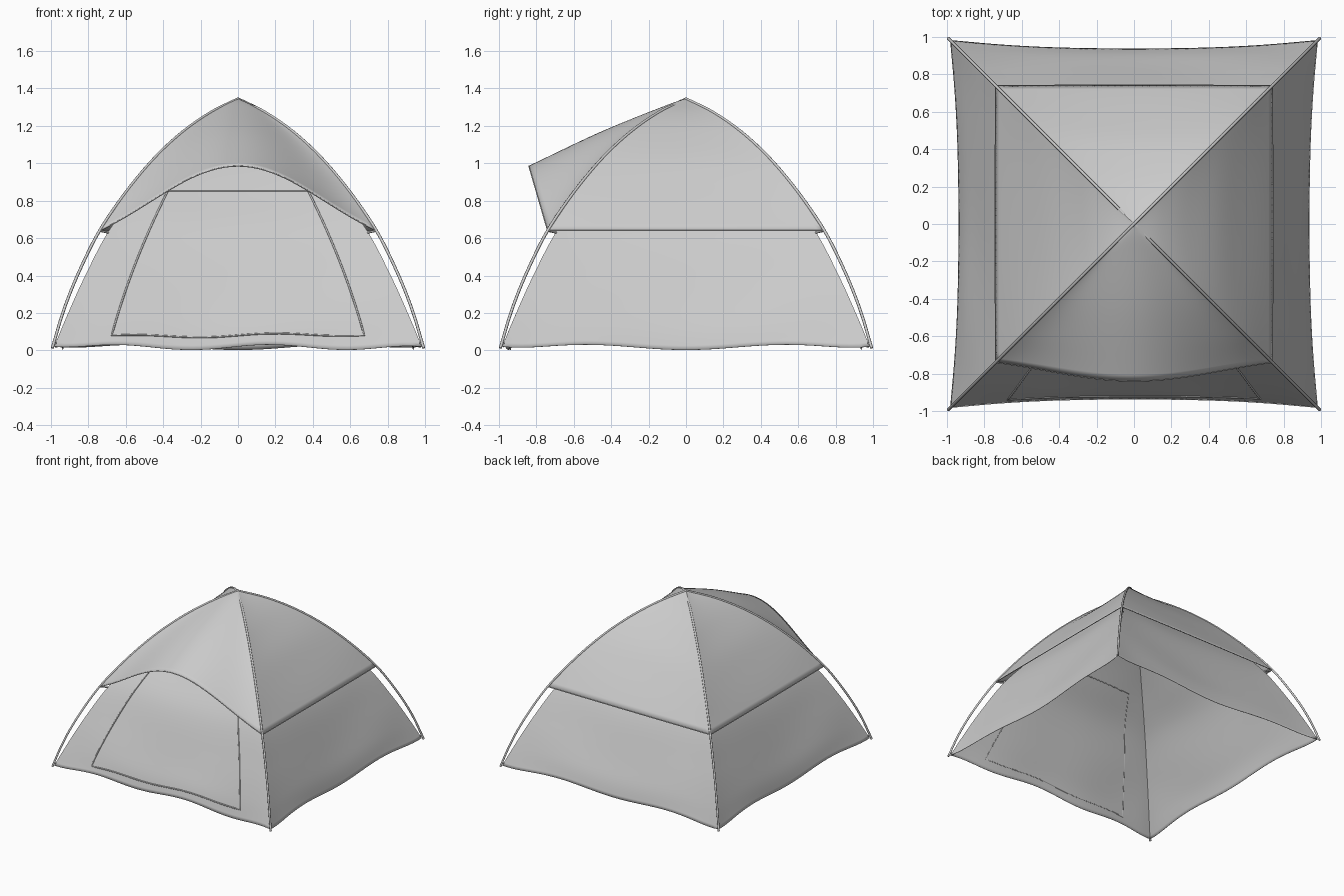
import bpy, bmesh, math
from mathutils import Vector, Matrix

if "Cube" in bpy.data.objects:
    bpy.data.objects.remove(bpy.data.objects["Cube"])

# (distance from axis along x and y, height) from the apex down to the ground
POLE = [(0, 1.345), (.15, 1.27), (.30, 1.165), (.45, 1.025), (.60, .845),
        (.74, .64), (.85, .42), (.93, .22), (.993, .012)]
INNER = [(0, 1.29), (.13, 1.225), (.27, 1.12), (.41, .98), (.55, .82),
         (.695, .63), (.825, .38), (.915, .18), (.982, .02)]
RIDGE = [(0, 1.345), (.12, 1.303), (.46, 1.165), (.84, .985)]


def spline(pts, s):
    """Smooth curve through pts, s from 0 to 1."""
    f = s * (len(pts) - 1)
    i = min(int(f), len(pts) - 2)
    t = f - i
    p = [Vector(q) for q in pts]
    b, c = p[i], p[i + 1]
    a = p[i - 1] if i else 2 * b - c
    d = p[i + 2] if i + 2 < len(p) else 2 * c - b
    return .5 * (2 * b + (c - a) * t + (2 * a - 5 * b + 4 * c - d) * t * t
                 + (3 * b - a - 3 * c + d) * t ** 3)


def make_cloth(name, panels, rows, cols=40):
    """Join point functions f(u, s) turned by quarter turns into one sheet."""
    bm = bmesh.new()
    for k, f in panels:
        rot = Matrix.Rotation(k * math.pi / 2, 3, 'Z')
        g = [[bm.verts.new(rot @ f(2 * j / cols - 1, i / rows))
              for j in range(cols + 1)] for i in range(rows + 1)]
        for i in range(rows):
            for j in range(cols):
                bm.faces.new((g[i][j], g[i + 1][j], g[i + 1][j + 1], g[i][j + 1]))
    bmesh.ops.remove_doubles(bm, verts=bm.verts, dist=.0005)
    bmesh.ops.dissolve_degenerate(bm, dist=.0001, edges=bm.edges)
    bmesh.ops.recalc_face_normals(bm, faces=bm.faces)
    me = bpy.data.meshes.new(name)
    bm.to_mesh(me)
    bm.free()
    ob = bpy.data.objects.new(name, me)
    bpy.context.collection.objects.link(ob)
    mod = ob.modifiers.new("thickness", 'SOLIDIFY')
    mod.thickness, mod.offset = .003, 0
    bpy.ops.object.select_all(action='DESELECT')
    ob.select_set(True)
    bpy.context.view_layer.objects.active = ob
    bpy.ops.object.shade_smooth_by_angle(angle=math.radians(35))
    return ob


def make_tube(name, paths, radius, cyclic=False):
    cu = bpy.data.curves.new(name, 'CURVE')
    cu.dimensions = '3D'
    cu.bevel_depth, cu.bevel_resolution, cu.use_fill_caps = radius, 2, True
    for path in paths:
        sp = cu.splines.new('POLY')
        sp.points.add(len(path) - 1)
        for p, co in zip(sp.points, path):
            p.co = (*co, 1)
        sp.use_cyclic_u = cyclic
    ob = bpy.data.objects.new(name, cu)
    bpy.context.collection.objects.link(ob)
    return ob


# Inner tent: four sagging walls with soft folds and a wavy hem
def wall(u, s, front=False):
    r, z = spline(INNER, s)
    m = 1 - u * u
    sag = m * (.015 + .03 * s ** 2) * min(1, 4 * s)
    fold = .005 * m * math.sin(22 * s + 3 * u * u) * s
    if front:
        hem = .014 * math.cos(2 * math.pi * (u - .17) / .85) - .004
    else:
        hem = -.004 - .014 * math.cos(2 * math.pi * u / 1.1)
    return Vector((u * r, -(r - sag + fold), z + hem * (1 - u ** 8) * s ** 6))


def front_wall(u, s):
    return wall(u, s, True)


make_cloth("inner_tent", [(0, front_wall), (1, wall), (2, wall), (3, wall)], 56)


# Rain fly: three straight-edged panels and an arched awning at the front
def fly(u, s):
    r, z = spline(POLE[:6], s)
    m = 1 - u * u
    sag = .018 * m * math.sin(math.pi * s) + .003 * m * math.sin(18 * s) * s
    return Vector((u * r, -(r - sag), z))


def awning(u, s):
    r, z = spline(POLE[:6], s)
    y, top = spline(RIDGE, s)
    g = .5 * (1 - u * u) + .5 * math.cos(math.pi * u / 2) ** 2
    return Vector((u * r, -(r + (y - r) * g), z + (top - z) * g))


make_cloth("rain_fly", [(0, awning), (1, fly), (2, fly), (3, fly)], 32)
hem = [[Matrix.Rotation(k * math.pi / 2, 3, 'Z') @ f(j / 20 - 1, 1) for j in range(41)]
       for k, f in [(0, awning), (1, fly), (2, fly), (3, fly)]]
make_tube("fly_hem", hem, .003)


# Two crossing poles, one humped over the other at the apex
def pole_path(side, lift):
    pts = []
    for i in range(-48, 49):
        r, z = spline(POLE, abs(i) / 48)
        x = math.copysign(r, i)
        pts.append(Vector((x, side * x, z + lift * max(0, 1 - abs(i) / 4))))
    return pts


make_tube("long_pole_over", [pole_path(1, 0)], .008)
make_tube("long_pole_under", [pole_path(-1, -.014)], .008)

# Clips holding the inner tent to the poles
clips = []
for sx in (-1, 1):
    for sy in (-1, 1):
        for s in (.625, .985):
            a, b = spline(INNER, s), spline(POLE, s)
            clips.append([Vector((sx * p[0], sy * p[0], p[1])) for p in (a, b)])
make_tube("pole_clips", clips, .006)


# Door zip running over the front wall
def on_front(x, z):
    lo, hi = 0.0, 1.0
    for _ in range(24):
        mid = (lo + hi) / 2
        r = max(spline(INNER, mid)[0], .01)
        lo, hi = (mid, hi) if front_wall(max(-1, min(1, x / r)), mid).z > z else (lo, mid)
    return front_wall(x / spline(INNER, lo)[0], lo) + Vector((0, -.002, 0))


N = 24
door = []
for i in range(N):  # wavy bottom edge
    x = -.675 + 1.35 * i / N
    door.append(on_front(x, .08 + .012 * math.sin(math.pi * x / .45) * (1 - (x / .675) ** 2)))
for i in range(N):  # right side
    t = i / N
    door.append(on_front(.675 - .3 * t + .09 * t * (1 - t), .08 + .772 * t))
for i in range(N):  # top edge
    door.append(on_front(.375 - .75 * i / N, .852))
for i in range(N):  # left side
    t = 1 - i / N
    door.append(on_front(-(.675 - .3 * t + .09 * t * (1 - t)), .08 + .772 * t))
make_tube("door_zip", [door], .005, True)
